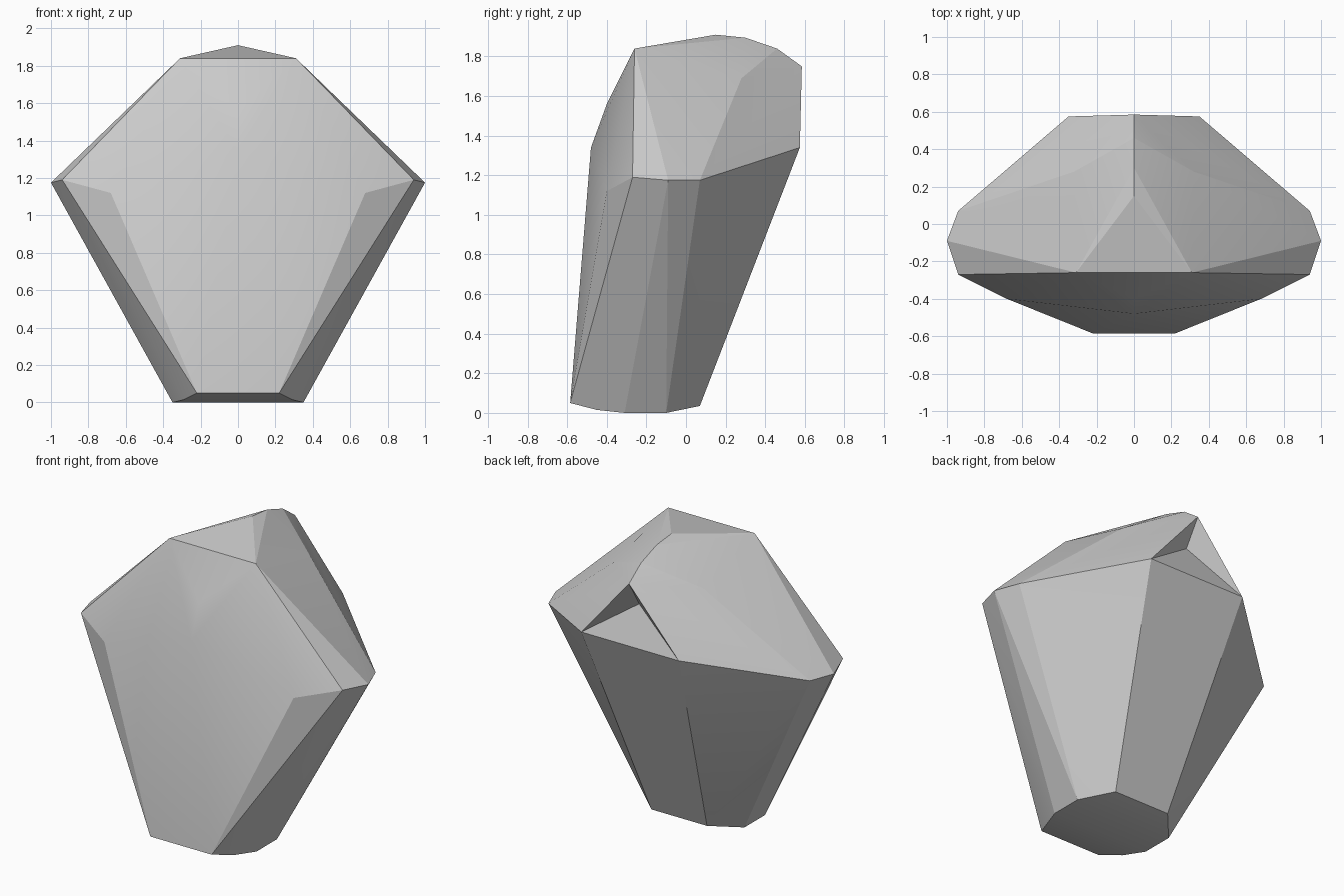
import bpy, bmesh, math
from mathutils import Vector

cube = bpy.data.objects.get("Cube")
if cube:
    bpy.data.objects.remove(cube)

stone = bpy.data.materials.new("light_grey_stone")
stone.use_nodes = True
grey = (0.6, 0.6, 0.6, 1)
stone.diffuse_color = grey
stone.node_tree.nodes["Principled BSDF"].inputs["Base Color"].default_value = grey

# Corners on the middle plane: front break, crown ridge, rear tip
centre = [(0, -0.48, 1.34), (0, -0.4, 1.56),
          (0, 0.15, 1.91), (0, 0.3, 1.895), (0, 0.46, 1.84), (0, 0.585, 1.75)]

# Corners of one half, mirrored across x
half = [
    (0.31, -0.26, 1.84), (0.32, 0.28, 1.69),                       # crown
    (0.68, -0.4, 1.12),                                            # front girdle
    (0.94, -0.27, 1.19), (1, -0.09, 1.175), (0.94, 0.07, 1.175),   # side girdle
    (0.35, 0.575, 1.34),                                           # rear girdle
    (0.22, -0.585, 0.05), (0.29, -0.45, 0.015), (0.35, -0.31, 0),  # base
    (0.35, -0.1, 0), (0.2, 0.07, 0.035),
]
points = centre + half + [(-x, y, z) for x, y, z in half]

bm = bmesh.new()
for p in points:
    bm.verts.new(p)
bmesh.ops.convex_hull(bm, input=bm.verts[:])

# Hollow below the rear tip
rear = max(bm.faces, key=lambda f: f.normal.y if f.calc_center_median().z > 1.4 else -1)
hollow = bmesh.ops.poke(bm, faces=[rear])["verts"][0]
hollow.co = Vector((0, 0.48, 1.58))
bmesh.ops.recalc_face_normals(bm, faces=bm.faces[:])

mesh = bpy.data.meshes.new("faceted_stone")
bm.to_mesh(mesh)
bm.free()
mesh.materials.append(stone)
body = bpy.data.objects.new("faceted_stone", mesh)
bpy.context.collection.objects.link(body)

bpy.context.view_layer.objects.active = body
body.select_set(True)
bpy.ops.object.shade_smooth_by_angle(angle=math.radians(12))
